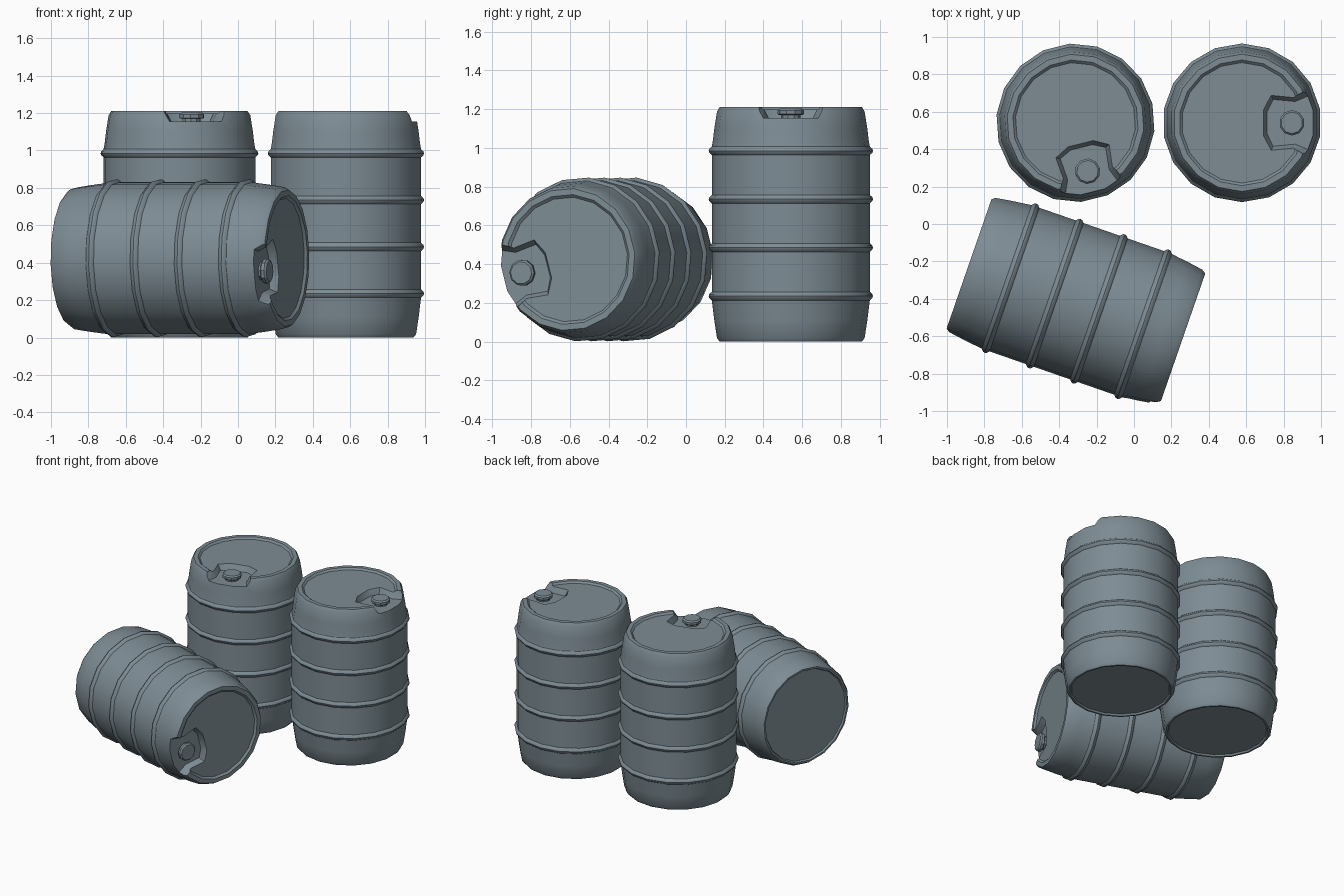
import bpy, bmesh, math
from mathutils import Matrix, Vector

if "Cube" in bpy.data.objects:
    bpy.data.objects.remove(bpy.data.objects["Cube"])

SIDES = 18
HEIGHT = 1.21
FLOOR = 1.155   # floor of the spout recess

plastic = bpy.data.materials.new("blue_grey_plastic")
plastic.use_nodes = True
colour = (0.205, 0.262, 0.296, 1)
plastic.diffuse_color = colour
plastic.node_tree.nodes["Principled BSDF"].inputs["Base Color"].default_value = colour


def to_object(name, bm):
    bmesh.ops.recalc_face_normals(bm, faces=bm.faces)
    mesh = bpy.data.meshes.new(name)
    bm.to_mesh(mesh)
    bm.free()
    mesh.materials.append(plastic)
    obj = bpy.data.objects.new(name, mesh)
    bpy.context.collection.objects.link(obj)
    return obj


def loft(name, loops):
    """Closed solid through a stack of equal-length point loops."""
    bm = bmesh.new()
    rows = [[bm.verts.new(p) for p in loop] for loop in loops]
    n = len(rows[0])
    for low, high in zip(rows, rows[1:]):
        for i in range(n):
            j = (i + 1) % n
            bm.faces.new((low[i], low[j], high[j], high[i]))
    bm.faces.new(rows[0][::-1])
    bm.faces.new(rows[-1])
    return to_object(name, bm)


def lathe(name, profile, sides, centre_x=0):
    step = math.tau / sides
    return loft(name, [[(centre_x + r * math.cos((i + .5) * step),
                         r * math.sin((i + .5) * step), z)
                        for i in range(sides)] for r, z in profile])


def select_only(obj):
    bpy.ops.object.select_all(action='DESELECT')
    obj.select_set(True)
    bpy.context.view_layer.objects.active = obj


# Drum profile: recessed base, four hoops, tapered shoulder, recessed lid
profile = [(.347, .012), (.354, 0), (.367, 0), (.381, .018), (.395, .11), (.405, .19)]
for z in (.235, .485, .735, .985):
    profile += [(.408, z - .022), (.421, z - .01), (.424, z),
                (.421, z + .01), (.408, z + .022)]
profile += [(.402, 1.04), (.395, 1.1), (.381, 1.188), (.367, HEIGHT),
            (.336, HEIGHT), (.322, 1.197)]

# Spout recess outline, one half, mirrored across its own axis
rim_half = [(.112, .07), (.155, .15), (.272, .138), (.345, .172), (.5, .225)]
floor_half = [(.135, .06), (.167, .125), (.285, .114), (.358, .145), (.5, .195)]


def outline(half, z):
    return ([(x, -y, z) for x, y in half] + [(x, y, z) for x, y in reversed(half)])


def make_drum(label, matrix):
    drum = lathe(label + "_drum", profile, SIDES)
    cutter = loft("recess_cutter", [outline(floor_half, FLOOR),
                                    outline(rim_half, 1.203),
                                    outline(rim_half, 1.3)])
    cutter.hide_render = True
    cut = drum.modifiers.new("spout_recess", 'BOOLEAN')
    cut.operation = 'DIFFERENCE'
    cut.solver = 'EXACT'
    cut.object = cutter
    select_only(drum)
    bpy.ops.object.modifier_apply(modifier=cut.name)
    bpy.data.objects.remove(cutter)
    bpy.ops.object.shade_smooth_by_angle(angle=math.radians(32))
    # Screw cap on a short neck
    neck = lathe(label + "_cap_neck", [(.05, FLOOR - .01), (.05, 1.175)], 10, .267)
    cap = lathe(label + "_screw_cap", [(.062, 1.17), (.068, 1.175), (.068, 1.193),
                                       (.058, 1.203)], 10, .267)
    for obj in (drum, neck, cap):
        obj.matrix_world = matrix


# Two upright drums
for label, x, angle in (("right_upright", -.313, -76), ("left_upright", .577, 0)):
    make_drum(label, Matrix.Translation((x, .541, 0))
              @ Matrix.Rotation(math.radians(angle), 4, 'Z'))

# Drum lying on its side
axis = Vector((.945, -.328, 0)).normalized()
across = Vector((axis.y, -axis.x, 0))
roll = math.radians(-15)
spout = across * math.cos(roll) + Vector((0, 0, 1)) * math.sin(roll)
turn = Matrix((spout, axis.cross(spout), axis)).transposed().to_4x4()
make_drum("lying", Matrix.Translation((-.882, -.213, .424)) @ turn)
